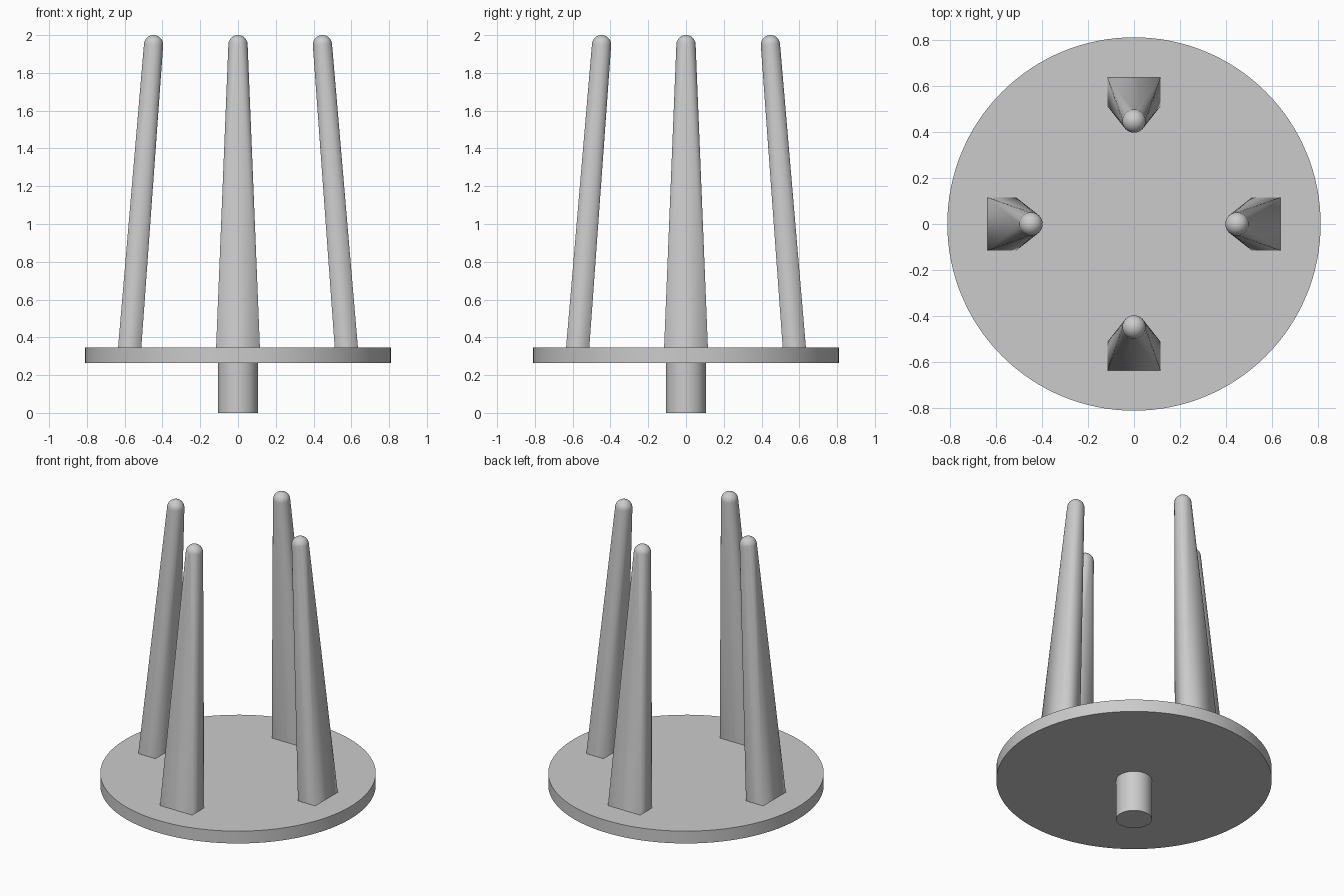
import bpy, bmesh, math
from mathutils import Matrix, Vector

cube = bpy.data.objects.get("Cube")
if cube:
    bpy.data.objects.remove(cube, do_unlink=True)

GREY = (0.6, 0.6, 0.6, 1)
grey = bpy.data.materials.new("light grey")
grey.use_nodes = True
grey.diffuse_color = GREY
grey.node_tree.nodes["Principled BSDF"].inputs["Base Color"].default_value = GREY

PLATE_BOTTOM, PLATE_TOP = 0.265, 0.345


def add_object(name, bm, angle):
    bmesh.ops.recalc_face_normals(bm, faces=bm.faces)
    mesh = bpy.data.meshes.new(name)
    bm.to_mesh(mesh)
    bm.free()
    mesh.materials.append(grey)
    obj = bpy.data.objects.new(name, mesh)
    bpy.context.collection.objects.link(obj)
    bpy.ops.object.select_all(action="DESELECT")
    obj.select_set(True)
    bpy.context.view_layer.objects.active = obj
    bpy.ops.object.shade_smooth_by_angle(angle=math.radians(angle))
    return obj


def cylinder(name, radius, bottom, top, sides):
    bm = bmesh.new()
    bmesh.ops.create_cone(bm, cap_ends=True, segments=sides, radius1=radius,
                          radius2=radius, depth=top - bottom,
                          matrix=Matrix.Translation((0, 0, (bottom + top) / 2)))
    return add_object(name, bm, 30)


def prong(name, turn):
    # Rectangular foot blended into a rounded tip that leans inward
    bm = bmesh.new()
    bmesh.ops.create_uvsphere(bm, u_segments=32, v_segments=16, radius=0.051,
                              matrix=Matrix.Translation((0.447, 0, 1.949)))
    for x in (0.512, 0.635):
        for y in (-0.116, 0.116):
            bm.verts.new(Vector((x, y, PLATE_TOP)))
    hull = bmesh.ops.convex_hull(bm, input=bm.verts)
    inside = {v for v in hull["geom_interior"] + hull["geom_unused"]
              if isinstance(v, bmesh.types.BMVert)}
    bmesh.ops.delete(bm, geom=list(inside), context="VERTS")
    # Drop sphere faces left under the hull surface
    keep = {f for f in hull["geom"] if isinstance(f, bmesh.types.BMFace) and f.is_valid}
    stray = [f for f in bm.faces if f not in keep]
    bmesh.ops.delete(bm, geom=stray, context="FACES")
    bmesh.ops.rotate(bm, verts=bm.verts, cent=(0, 0, 0),
                     matrix=Matrix.Rotation(turn, 3, "Z"))
    return add_object(name, bm, 25)


# Stem and round plate
cylinder("stem", 0.105, 0, PLATE_BOTTOM, 64)
cylinder("plate", 0.81, PLATE_BOTTOM, PLATE_TOP, 128)

# Four prongs around the plate
for i, side in enumerate(("left", "back", "right", "front")):
    prong(side + "_prong", i * math.pi / 2)
